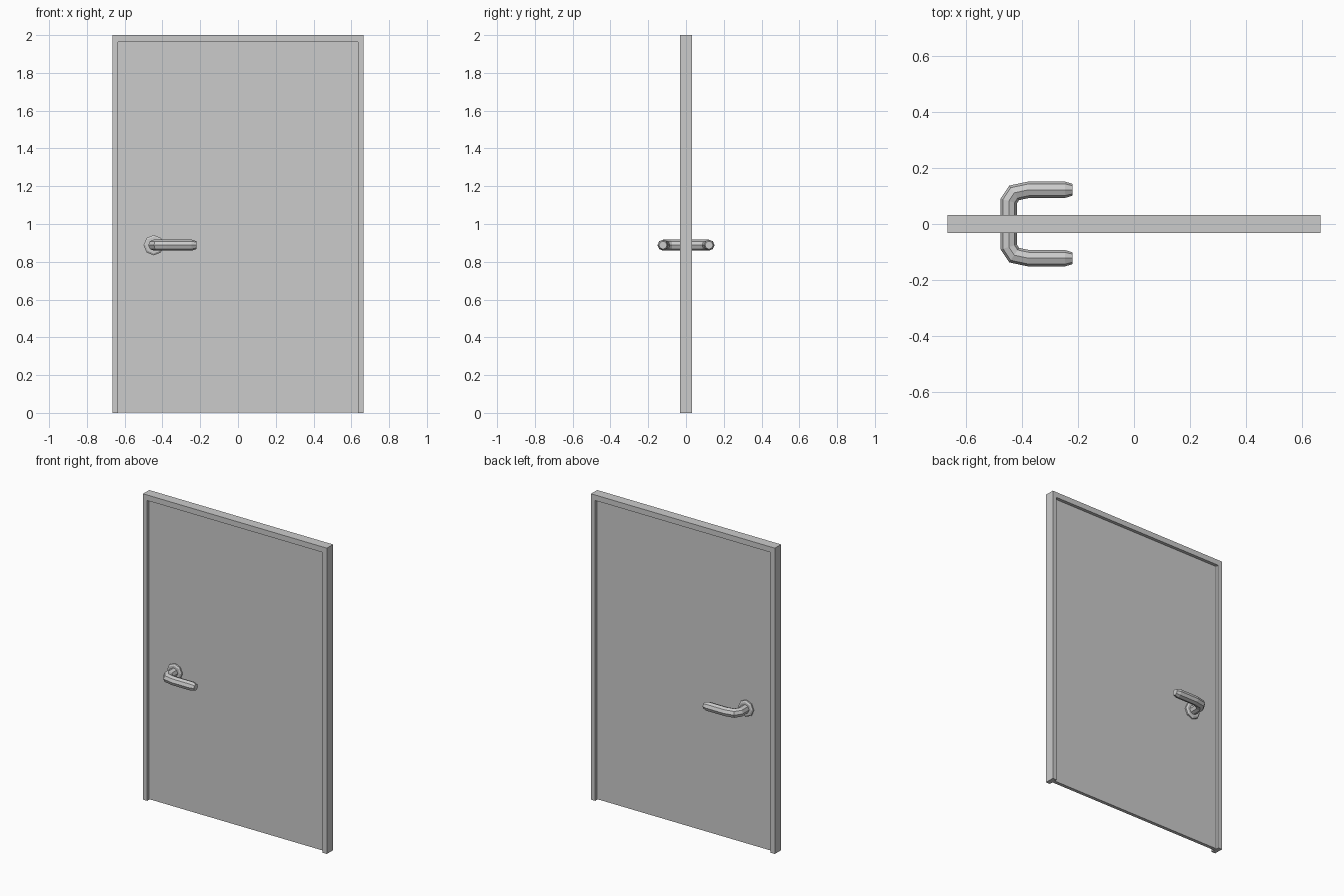
import bpy, bmesh, math
from mathutils import Vector

if "Cube" in bpy.data.objects:
    bpy.data.objects.remove(bpy.data.objects["Cube"])

HW, HD, H = 0.665, 0.032, 2.0      # frame half width, half depth, height
JAMB, HEAD = 0.03, 0.036           # jamb and header thickness
PANEL = 0.011                      # panel half thickness
HX, HZ = -0.446, 0.888             # handle spindle position
SIDES = 8


def finish(bm, name):
    bmesh.ops.recalc_face_normals(bm, faces=bm.faces)
    mesh = bpy.data.meshes.new(name)
    bm.to_mesh(mesh)
    bm.free()
    ob = bpy.data.objects.new(name, mesh)
    bpy.context.collection.objects.link(ob)
    return ob


def extrude_profile(name, pts, half):
    """Extrude an x-z outline symmetrically along y."""
    bm = bmesh.new()
    face = bm.faces.new([bm.verts.new((x, -half, z)) for x, z in pts])
    res = bmesh.ops.extrude_face_region(bm, geom=[face])
    verts = [v for v in res["geom"] if isinstance(v, bmesh.types.BMVert)]
    bmesh.ops.translate(bm, verts=verts, vec=(0, 2 * half, 0))
    return finish(bm, name)


def sweep(name, path):
    """Sweep a mitred polygon tube along (x, y, radius) points at handle height."""
    bm = bmesh.new()
    pts = [Vector((x, y, HZ)) for x, y, r in path]
    up = Vector((0, 0, 1))
    rings = []
    for i, p in enumerate(pts):
        d_in = (p - pts[i - 1]).normalized() if i else (pts[1] - p).normalized()
        d_out = (pts[i + 1] - p).normalized() if i < len(pts) - 1 else d_in
        tangent = (d_in + d_out).normalized()
        side = tangent.cross(up) / tangent.dot(d_in)
        r = path[i][2]
        angles = [2 * math.pi * k / SIDES for k in range(SIDES)]
        rings.append([bm.verts.new(p + r * (math.cos(a) * side + math.sin(a) * up))
                      for a in angles])
    for a, b in zip(rings, rings[1:]):
        for k in range(SIDES):
            j = (k + 1) % SIDES
            bm.faces.new((a[k], a[j], b[j], b[k]))
    bm.faces.new(rings[0])
    bm.faces.new(rings[-1])
    return finish(bm, name)


# Door frame: jambs and header in one piece
ix, iz = HW - JAMB, H - HEAD
extrude_profile("door_frame", [(-HW, 0), (-ix, 0), (-ix, iz), (ix, iz),
                               (ix, 0), (HW, 0), (HW, H), (-HW, H)], HD)

# Recessed door panel
extrude_profile("door_panel", [(-ix, 0.003), (ix, 0.003), (ix, iz), (-ix, iz)], PANEL)

# Rose plate and lever handle on both faces
for s, tag in ((-1, "front"), (1, "back")):
    sweep("rose_" + tag, [(HX, s * 0.008, 0.054), (HX, s * 0.02, 0.054),
                          (HX, s * 0.026, 0.044)])
    sweep("lever_handle_" + tag, [
        (HX, s * 0.01, 0.029), (HX, s * 0.082, 0.029),
        (-0.427, s * 0.111, 0.029), (-0.375, s * 0.122, 0.029),
        (-0.245, s * 0.122, 0.029), (-0.22, s * 0.122, 0.021)])
